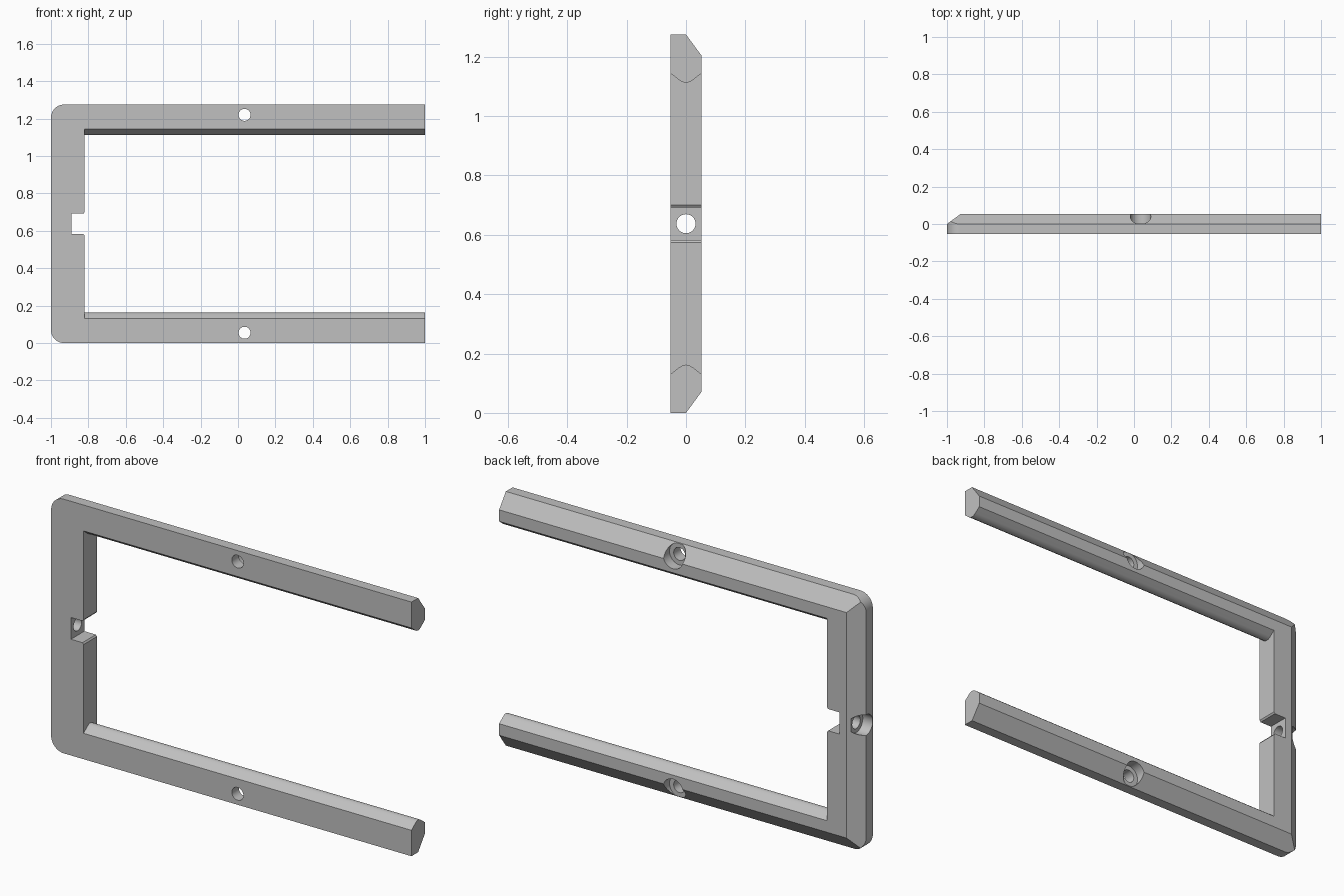
import bpy, bmesh, math
from mathutils import Vector, Matrix

cube = bpy.data.objects.get("Cube")
if cube:
    bpy.data.objects.remove(cube, do_unlink=True)

HEIGHT, DEPTH = 1.275, 0.053      # full height, half thickness
INNER_X, RAIL = -0.82, 0.13       # inner face of the column, rail height
CHAMFER, RADIUS = 0.072, 0.07
MID = HEIGHT / 2

grey = bpy.data.materials.new("plain_grey")
grey.use_nodes = True
colour = (0.53, 0.53, 0.53, 1)
grey.diffuse_color = colour
grey.node_tree.nodes["Principled BSDF"].inputs["Base Color"].default_value = colour


def finish(name, bm):
    bmesh.ops.recalc_face_normals(bm, faces=bm.faces)
    mesh = bpy.data.meshes.new(name)
    bm.to_mesh(mesh)
    bm.free()
    mesh.materials.append(grey)
    obj = bpy.data.objects.new(name, mesh)
    bpy.context.collection.objects.link(obj)
    return obj


def prism(points, travel):
    """Extrude a closed 3D outline along a vector."""
    bm = bmesh.new()
    face = bm.faces.new([bm.verts.new(p) for p in points])
    new = bmesh.ops.extrude_face_region(bm, geom=[face])["geom"]
    verts = [v for v in new if isinstance(v, bmesh.types.BMVert)]
    bmesh.ops.translate(bm, verts=verts, vec=travel)
    return bm


def cylinder(name, radius, start, end):
    start, end = Vector(start), Vector(end)
    axis = end - start
    turn = axis.to_track_quat("Z", "Y").to_matrix().to_4x4()
    bm = bmesh.new()
    bmesh.ops.create_cone(bm, cap_ends=True, segments=48, radius1=radius,
                          radius2=radius, depth=axis.length,
                          matrix=Matrix.Translation((start + end) / 2) @ turn)
    return finish(name, bm)


def combine(target, tool, operation):
    tool.hide_render = True
    mod = target.modifiers.new(operation, "BOOLEAN")
    mod.operation, mod.solver, mod.object = operation, "EXACT", tool
    bpy.context.view_layer.objects.active = target
    bpy.ops.object.modifier_apply(modifier=mod.name)
    bpy.data.objects.remove(tool, do_unlink=True)


# Lower half of the U outline, from the notch round to the outer corner
half = [(-0.89, 0.583), (INNER_X - 0.006, 0.583), (INNER_X, 0.575),
        (INNER_X, RAIL), (1, RAIL), (1, 0)]
for i in range(13):
    a = math.radians(270 - 90 * i / 12)
    half.append((-1 + RADIUS + RADIUS * math.cos(a), RADIUS + RADIUS * math.sin(a)))
outline = half + [(x, HEIGHT - z) for x, z in reversed(half)]
bm = prism([(x, -DEPTH, z) for x, z in outline], (0, 2 * DEPTH, 0))

# Mitred chamfers on the outer back edges
for co, normal in [((-1, 0, 0), (-DEPTH, CHAMFER, 0)),
                   ((0, 0, 0), (0, CHAMFER, -DEPTH)),
                   ((0, 0, HEIGHT), (0, CHAMFER, DEPTH))]:
    bmesh.ops.bisect_plane(bm, geom=bm.verts[:] + bm.edges[:] + bm.faces[:],
                           plane_co=co, plane_no=Vector(normal).normalized(),
                           clear_outer=True)
    bmesh.ops.edgeloop_fill(bm, edges=[e for e in bm.edges if e.is_boundary])
frame = finish("open_frame", bm)

# Rounded ridges along the inner side of both rails
ridge = [(-DEPTH, RAIL), (-0.025, 0.152), (-0.012, 0.16), (0, 0.1625),
         (0.012, 0.16), (0.025, 0.152), (DEPTH, RAIL)]
for name, flip in (("bottom_ridge", False), ("top_ridge", True)):
    points = [(INNER_X, y, HEIGHT - z if flip else z) for y, z in ridge]
    combine(frame, finish(name, prism(points, (1 - INNER_X, 0, 0))), "UNION")

# Counterbored screw holes through both rails
HOLE_X, HOLE_Z = 0.035, 0.055
for z in (HOLE_Z, HEIGHT - HOLE_Z):
    combine(frame, cylinder("rail_hole", 0.032, (HOLE_X, -0.2, z), (HOLE_X, 0.2, z)), "DIFFERENCE")
    combine(frame, cylinder("rail_bore", 0.055, (HOLE_X, 0.002, z), (HOLE_X, 0.2, z)), "DIFFERENCE")

# Counterbored screw hole through the column into the notch
combine(frame, cylinder("column_hole", 0.032, (-1.2, 0, MID), (-0.85, 0, MID)), "DIFFERENCE")
combine(frame, cylinder("column_bore", 0.052, (-1.2, 0, MID), (-0.945, 0, MID)), "DIFFERENCE")

# Smooth curves, crisp edges
bpy.ops.object.select_all(action="DESELECT")
frame.select_set(True)
bpy.context.view_layer.objects.active = frame
bpy.ops.object.shade_smooth_by_angle(angle=math.radians(25))
weighted = frame.modifiers.new("even_normals", "WEIGHTED_NORMAL")
weighted.keep_sharp = True
